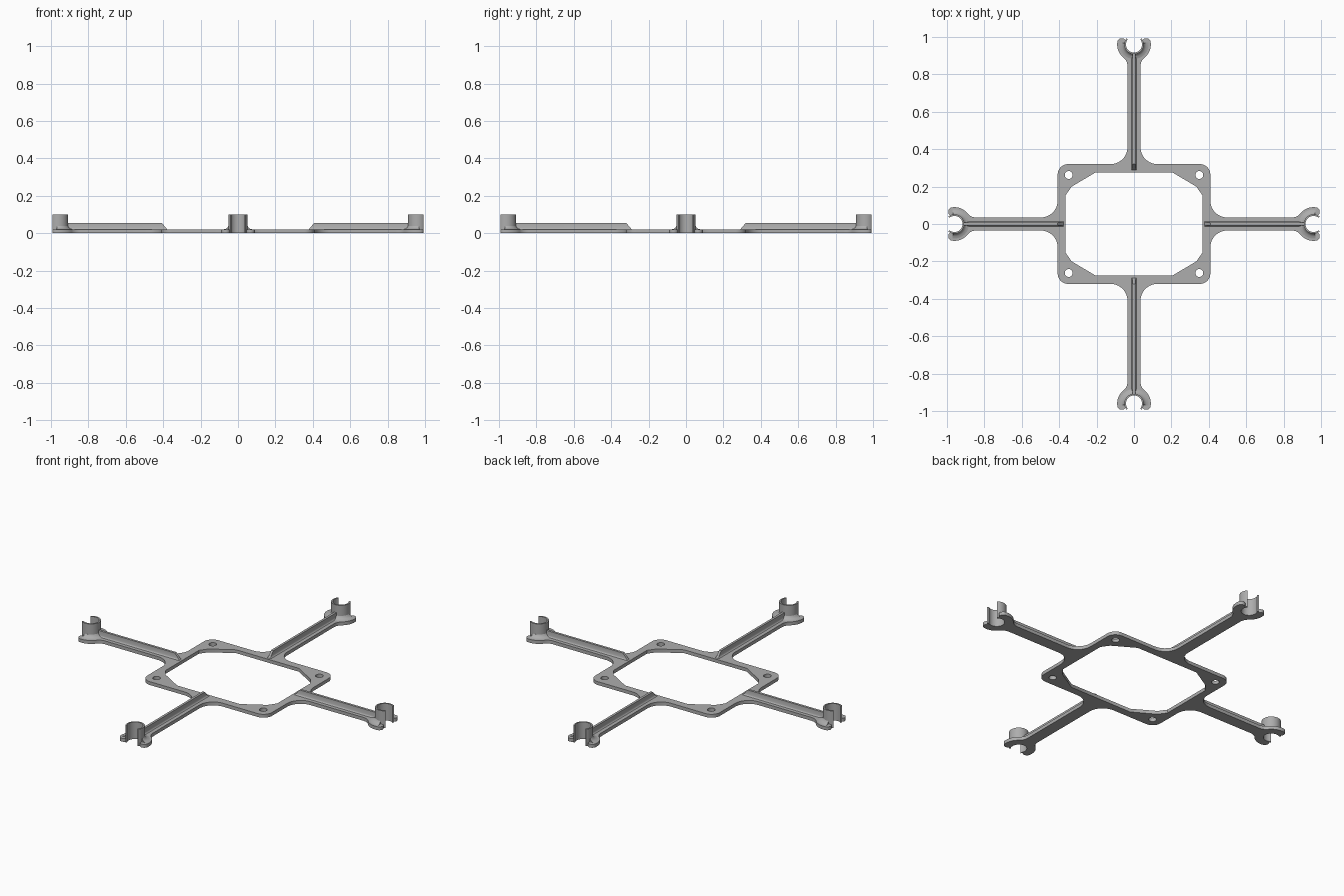
import bpy, bmesh
from math import sin, cos, pi, radians, sqrt, atan2, degrees
from mathutils import Matrix

cube = bpy.data.objects.get("Cube")
if cube:
    bpy.data.objects.remove(cube)

HALF_X, HALF_Y, CORNER = 0.408, 0.32, 0.055   # frame plate
THICK, ARM_W, ROOT_R = 0.02, 0.035, 0.09      # plate and arms
CUP_Y, PAD_R, CUP_IN, CUP_OUT = 0.96, 0.09, 0.043, 0.052
TIP = 8.5                                     # angle at which the pad hooks end

grey = bpy.data.materials.new("matte grey")
grey.use_nodes = True
grey.diffuse_color = (0.42, 0.42, 0.42, 1)
grey.node_tree.nodes["Principled BSDF"].inputs["Base Color"].default_value = grey.diffuse_color


def arc(cx, cy, r, a, b, n=10):
    angles = [radians(a + (b - a) * i / n) for i in range(n + 1)]
    return [(cx + r * cos(t), cy + r * sin(t)) for t in angles]


def finish(obj):
    obj.data.materials.clear()
    obj.data.materials.append(grey)
    bpy.ops.object.select_all(action='DESELECT')
    obj.select_set(True)
    bpy.context.view_layer.objects.active = obj
    bpy.ops.object.shade_smooth_by_angle(angle=radians(35))


def from_bmesh(name, bm, turn):
    bmesh.ops.recalc_face_normals(bm, faces=bm.faces)
    mesh = bpy.data.meshes.new(name)
    bm.transform(Matrix.Rotation(turn, 4, 'Z'))
    bm.to_mesh(mesh)
    bm.free()
    obj = bpy.data.objects.new(name, mesh)
    bpy.context.collection.objects.link(obj)
    finish(obj)


def arm_outline(root):
    """Outline of one arm along +y, from its right root round to its left root."""
    neck = 0.06
    drop = sqrt((PAD_R + neck) ** 2 - (ARM_W + neck) ** 2)
    meet = degrees(atan2(drop, ARM_W + neck))
    mid, half = (PAD_R + CUP_IN) / 2, (PAD_R - CUP_IN) / 2
    tx, ty = mid * cos(radians(TIP)), CUP_Y + mid * sin(radians(TIP))
    side = arc(ARM_W + ROOT_R, root + ROOT_R, ROOT_R, 270, 180)
    side += arc(ARM_W + neck, CUP_Y - drop, neck, 180, 180 - meet)
    side += arc(0, CUP_Y, PAD_R, -meet, TIP, 12)[1:]
    side += arc(tx, ty, half, TIP, TIP + 180)[1:]
    side += arc(0, CUP_Y, CUP_IN, TIP, -90, 14)[1:]
    return side + [(-x, y) for x, y in reversed(side[:-1])]


def lathe(name, section, start, end, turn, n=36):
    """Sweep a closed (radius, height) section part way round the cup axis."""
    bm = bmesh.new()
    rings = []
    for i in range(n + 1):
        t = radians(start + (end - start) * i / n)
        rings.append([bm.verts.new((r * cos(t), CUP_Y + r * sin(t), z)) for r, z in section])
    m = len(section)
    for a, b in zip(rings, rings[1:]):
        for j in range(m):
            bm.faces.new((a[j], a[(j + 1) % m], b[(j + 1) % m], b[j]))
    bm.faces.new(rings[0])
    bm.faces.new(rings[-1])
    from_bmesh(name, bm, turn)


def rib(name, root, turn):
    """Stiffening rib with a flared foot and a sloped inner end."""
    half = [(0.013, THICK), (0.009, 0.023), (0.007, 0.029), (0.007, 0.055)]
    section = half + [(-x, z) for x, z in reversed(half)]
    bm = bmesh.new()
    inner = [bm.verts.new((x, root - 0.03 + (z - THICK) * 0.85, z)) for x, z in section]
    outer = [bm.verts.new((x, CUP_Y - CUP_OUT + 0.004, z)) for x, z in section]
    m = len(section)
    for j in range(m):
        bm.faces.new((inner[j], inner[(j + 1) % m], outer[(j + 1) % m], outer[j]))
    bm.faces.new(inner)
    bm.faces.new(outer)
    from_bmesh(name, bm, turn)


# Flat plate: frame and arms in one outline, with the opening and screw holes
outline = []
for k in range(4):
    root = HALF_X if k % 2 else HALF_Y
    c, s = round(cos(k * pi / 2)), round(sin(k * pi / 2))
    outline += [(x * c - y * s, x * s + y * c) for x, y in arm_outline(root)]
    sx, sy = (-1, -1, 1, 1)[k], (1, -1, -1, 1)[k]
    outline += arc(sx * (HALF_X - CORNER), sy * (HALF_Y - CORNER), CORNER, 90 + 90 * k, 180 + 90 * k)

quarter = [(0.365, 0.155), (0.333, 0.2), (0.205, 0.276)]
opening = []
for sx, sy in ((1, 1), (-1, 1), (-1, -1), (1, -1)):
    pts = quarter if sx * sy > 0 else quarter[::-1]
    opening += [(sx * x, sy * y) for x, y in pts]
holes = [arc(sx * 0.349, sy * 0.262, 0.021, 0, 345, 23) for sx in (-1, 1) for sy in (-1, 1)]

curve = bpy.data.curves.new("frame_plate", 'CURVE')
curve.dimensions = '2D'
curve.fill_mode = 'BOTH'
curve.extrude = THICK / 2
for loop in [outline, opening] + holes:
    spline = curve.splines.new('POLY')
    spline.points.add(len(loop) - 1)
    for p, (x, y) in zip(spline.points, loop):
        p.co = (x, y, 0, 1)
    spline.use_cyclic_u = True
plate = bpy.data.objects.new("frame_plate", curve)
bpy.context.collection.objects.link(plate)
bpy.ops.object.select_all(action='DESELECT')
plate.select_set(True)
bpy.context.view_layer.objects.active = plate
bpy.ops.object.convert(target='MESH')
plate = bpy.context.view_layer.objects.active
bm = bmesh.new()
bm.from_mesh(plate.data)
bmesh.ops.translate(bm, verts=bm.verts, vec=(0, 0, THICK / 2))
bmesh.ops.remove_doubles(bm, verts=bm.verts, dist=0.0001)
bmesh.ops.recalc_face_normals(bm, faces=bm.faces)
bm.to_mesh(plate.data)
bm.free()
finish(plate)

# Ribs and slotted motor cups on each arm
cup = [(CUP_IN, 0), (CUP_OUT, 0), (CUP_OUT, 0.1), (CUP_IN, 0.1)]
flare = [(0.047, 0.015), (0.078, 0.015), (0.078, THICK), (0.066, 0.023),
         (0.057, 0.029), (CUP_OUT, 0.038), (0.047, 0.038)]
for k, side in enumerate(("back", "right", "front", "left")):
    turn = k * pi / 2
    rib(side + "_rib", HALF_X if k % 2 else HALF_Y, turn)
    lathe(side + "_motor_cup", cup, -219, 39, turn)
    lathe(side + "_cup_flare", flare, -180 - TIP, TIP, turn)
